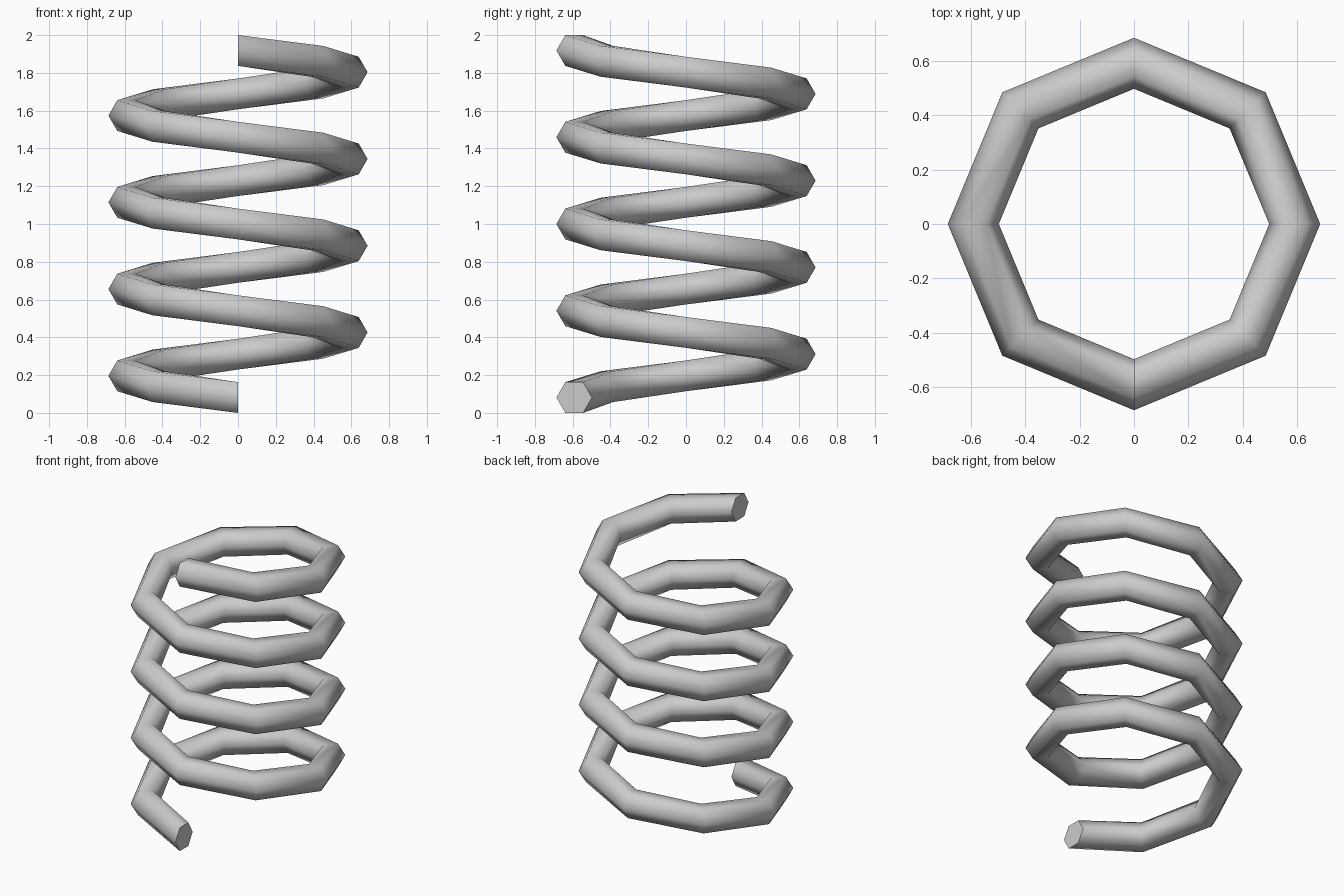
import bpy, bmesh
from math import pi, sin, cos

if "Cube" in bpy.data.objects:
    bpy.data.objects.remove(bpy.data.objects["Cube"])

R, r = 0.592, 0.094          # coil radius, wire radius
TURNS, STEPS, SIDES = 4, 8, 6
half = r * sin(pi / 3)       # half height of the hexagonal section
n = TURNS * STEPS
rise = (2 - 2 * half) / n

bm = bmesh.new()

# hexagonal sections, upright and radial, stepping up the helix
rings = []
for i in range(n + 1):
    a = -pi / 2 - i * 2 * pi / STEPS
    ring = []
    for k in range(SIDES):
        t = k * 2 * pi / SIDES
        d = R + r * cos(t)
        ring.append(bm.verts.new((d * cos(a), d * sin(a), half + i * rise + r * sin(t))))
    rings.append(ring)

# wire walls
for lo, hi in zip(rings, rings[1:]):
    for k in range(SIDES):
        j = (k + 1) % SIDES
        bm.faces.new((lo[k], lo[j], hi[j], hi[k])).smooth = True

# flat end caps with sharp rims
for ring in (rings[0], rings[-1]):
    cap = bm.faces.new(ring)
    for e in cap.edges:
        e.smooth = False

bmesh.ops.recalc_face_normals(bm, faces=bm.faces)
mesh = bpy.data.meshes.new("coil_spring")
bm.to_mesh(mesh)
bm.free()
bpy.context.collection.objects.link(bpy.data.objects.new("coil_spring", mesh))
